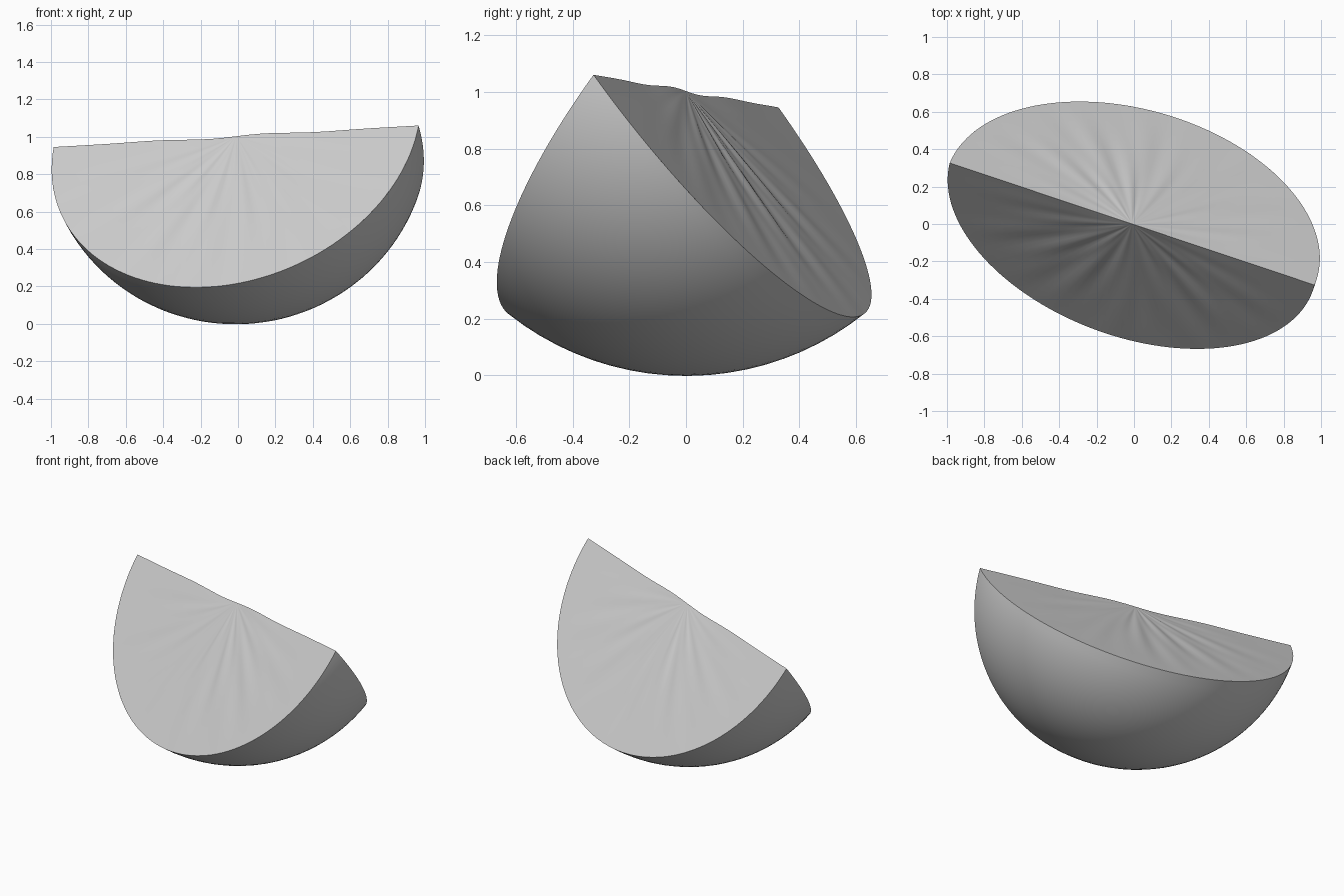
import bpy, bmesh, math
from mathutils import Matrix, Vector

cube = bpy.data.objects.get("Cube")
if cube:
    bpy.data.objects.remove(cube)

HALF_LENGTH, RADIUS = 1.03, 1.005
FRONT, BACK = math.radians(-36.6), math.radians(37.6)
ARC, RINGS, SKIN = 72, 16, 20

# One plain colour for the whole wedge
grey = bpy.data.materials.new("plain grey")
grey.use_nodes = True
colour = (0.6, 0.6, 0.6, 1)
grey.diffuse_color = colour
grey.node_tree.nodes["Principled BSDF"].inputs["Base Color"].default_value = colour

# Lay the straight edge along its diagonal, slightly raised at the left end
PLACE = (Matrix.Translation((-0.01, 0, 1.003))
         @ Matrix.Rotation(math.radians(-18.5), 4, 'Z')
         @ Matrix.Rotation(math.radians(-3.2), 4, 'Y'))


def wedge_point(r, t, phi):
    """Point at radius share r, arc angle t and slice angle phi."""
    across = r * RADIUS * math.sin(t)
    return Vector((r * HALF_LENGTH * math.cos(t),
                   across * math.sin(phi), -across * math.cos(phi)))


def flesh_point(r, t, phi):
    """Cut face with faint wrinkles spreading from the middle."""
    p = wedge_point(r, t, phi)
    side = 1 if phi > 0 else -1
    fade = math.sin(math.pi * r) * math.sin(t)
    wave = math.sin(17 * t + 3 * r + side) + 0.6 * math.sin(29 * t - 5 * r)
    normal = Vector((0, side * math.cos(phi), math.sin(abs(phi))))
    p += normal * 0.0035 * fade * wave
    # Gentle ripple of the top edge
    ripple = 0.007 * math.sin(9 * p.x) * math.exp(-4 * p.x * p.x)
    p.z += ripple * (1 - math.sin(t)) ** 2
    return p


def make_sheet(name, rows, cols, func, flip=False):
    bm = bmesh.new()
    grid = [[bm.verts.new(PLACE @ func(i / rows, j / cols))
             for j in range(cols + 1)] for i in range(rows + 1)]
    for i in range(rows):
        for j in range(cols):
            quad = [grid[i][j], grid[i + 1][j], grid[i + 1][j + 1], grid[i][j + 1]]
            bm.faces.new(quad[::-1] if flip else quad)
    bmesh.ops.remove_doubles(bm, verts=bm.verts[:], dist=0.0001)
    mesh = bpy.data.meshes.new(name)
    bm.to_mesh(mesh)
    bm.free()
    mesh.materials.append(grey)
    for poly in mesh.polygons:
        poly.use_smooth = True
    ob = bpy.data.objects.new(name, mesh)
    bpy.context.collection.objects.link(ob)
    return ob


# Rounded outer skin
make_sheet("rind", SKIN, ARC,
           lambda a, b: wedge_point(1, math.pi * b, FRONT + (BACK - FRONT) * a),
           flip=True)
# Two flat cut faces meeting at the top edge
make_sheet("front_cut_face", RINGS, ARC,
           lambda a, b: flesh_point(a, math.pi * b, FRONT), flip=True)
make_sheet("back_cut_face", RINGS, ARC,
           lambda a, b: flesh_point(a, math.pi * b, BACK))
